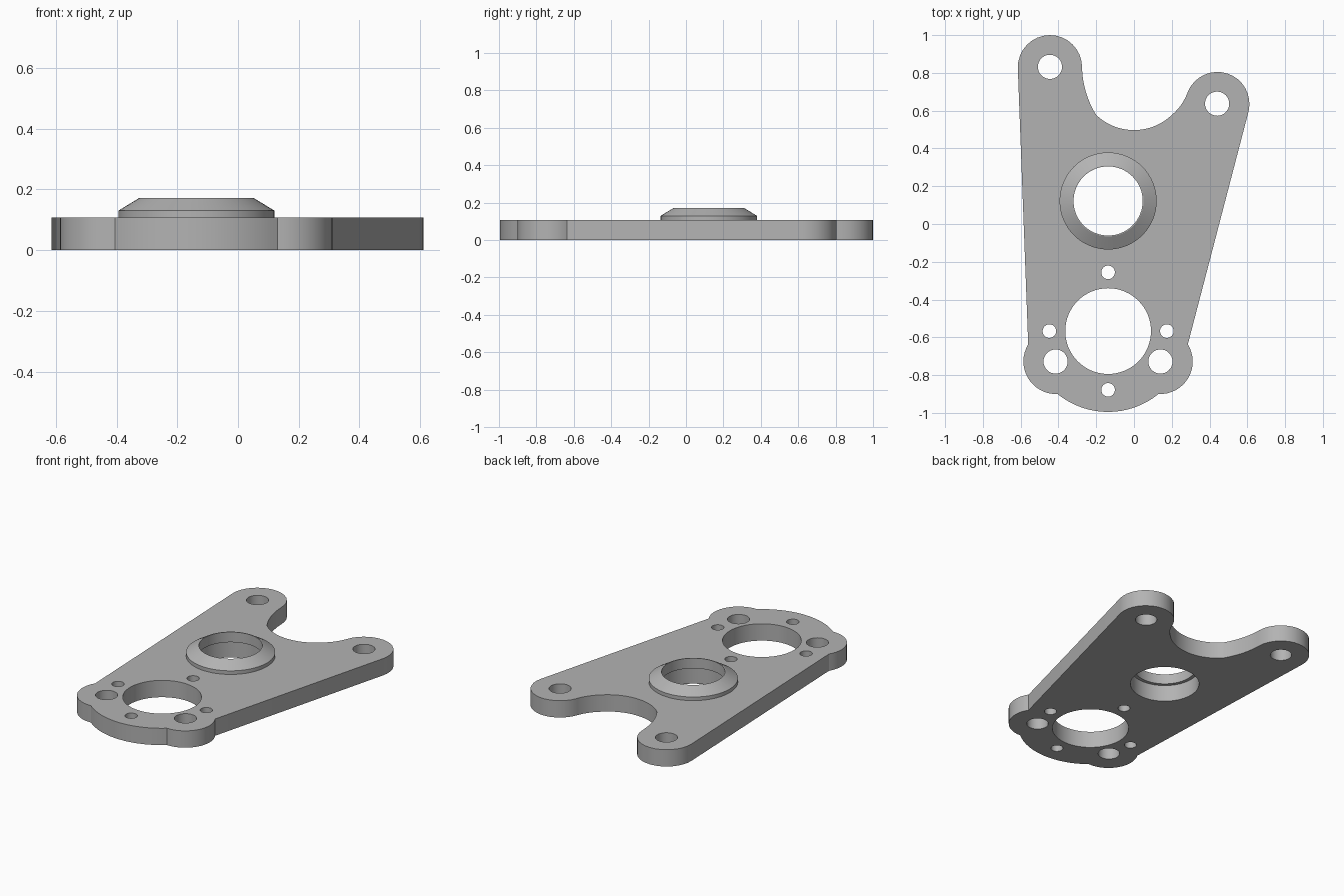
import bpy, bmesh, math
from mathutils import Vector

cube = bpy.data.objects.get("Cube")
if cube:
    bpy.data.objects.remove(cube, do_unlink=True)

THICK = 0.107

grey = bpy.data.materials.new("plain grey")
grey.use_nodes = True
colour = (0.45, 0.45, 0.45, 1)
grey.diffuse_color = colour
grey.node_tree.nodes["Principled BSDF"].inputs["Base Color"].default_value = colour


def arc(a, b, c, steps=16):
    """Points on the circle through a, b and c, from a to c."""
    a, b, c = Vector(a), Vector(b), Vector(c)
    d = 2 * (a.x * (b.y - c.y) + b.x * (c.y - a.y) + c.x * (a.y - b.y))
    aa, bb, cc = a.dot(a), b.dot(b), c.dot(c)
    mid = Vector(((aa * (b.y - c.y) + bb * (c.y - a.y) + cc * (a.y - b.y)) / d,
                  (aa * (c.x - b.x) + bb * (a.x - c.x) + cc * (b.x - a.x)) / d))
    start, via, end = (math.atan2(p.y - mid.y, p.x - mid.x) for p in (a, b, c))
    turn = math.tau
    sweep = (end - start) % turn
    if (via - start) % turn > sweep:
        sweep -= turn
    r = (a - mid).length
    return [(mid.x + r * math.cos(start + sweep * i / steps),
             mid.y + r * math.sin(start + sweep * i / steps)) for i in range(steps + 1)]


def circle(x, y, r, n=48):
    return [(x + r * math.cos(math.tau * i / n), y + r * math.sin(math.tau * i / n))
            for i in range(n)]


def finish(bm, name):
    bmesh.ops.recalc_face_normals(bm, faces=bm.faces)
    mesh = bpy.data.meshes.new(name)
    bm.to_mesh(mesh)
    bm.free()
    mesh.materials.append(grey)
    ob = bpy.data.objects.new(name, mesh)
    bpy.context.collection.objects.link(ob)
    bpy.ops.object.select_all(action='DESELECT')
    ob.select_set(True)
    bpy.context.view_layer.objects.active = ob
    bpy.ops.object.shade_smooth_by_angle(angle=math.radians(25))
    return ob


# Plate outline, clockwise from the left edge
cx, cy = -0.137, -0.567
outline = []
for pts in (
    ((-0.615, 0.825), (-0.445, 1.0), (-0.275, 0.83)),     # tall ear
    ((-0.275, 0.83), (-0.252, 0.69), (-0.2, 0.577)),      # ear fillet
    ((-0.2, 0.577), (0, 0.497), (0.2, 0.577)),            # notch
    ((0.2, 0.577), (0.252, 0.635), (0.285, 0.7)),         # short ear fillet
    ((0.285, 0.7), (0.44, 0.805), (0.607, 0.598)),        # short ear
    ((0.285, -0.637), (0.268, -0.842), (0.13, -0.9)),     # right foot lobe
    ((0.13, -0.9), (cx, -0.995), (-0.405, -0.9)),         # rounded foot
    ((-0.405, -0.9), (-0.542, -0.842), (-0.56, -0.637)),  # left foot lobe
):
    for p in arc(*pts):
        if not outline or (Vector(p) - Vector(outline[-1])).length > 1e-4:
            outline.append(p)

# Holes: bolts, main opening with its ring of pins, and the collar bore
bore = (cx, 0.122)
holes = [circle(x, y, 0.064, 32) for x, y in
         ((-0.445, 0.832), (0.44, 0.637), (-0.415, -0.728), (0.14, -0.728))]
holes += [circle(x, y, 0.036, 24) for x, y in circle(cx, cy, 0.311, 4)]
holes += [circle(cx, cy, 0.227, 64), circle(*bore, 0.204, 64)]

bm = bmesh.new()
for loop in [outline] + holes:
    verts = [bm.verts.new((x, y, 0)) for x, y in loop]
    for i, v in enumerate(verts):
        bm.edges.new((verts[i - 1], v))
bmesh.ops.triangle_fill(bm, edges=bm.edges[:], use_beauty=True, normal=(0, 0, 1))
top = bmesh.ops.extrude_face_region(bm, geom=bm.faces[:], use_keep_orig=True)["geom"]
bmesh.ops.translate(bm, vec=(0, 0, THICK),
                    verts=[g for g in top if isinstance(g, bmesh.types.BMVert)])
finish(bm, "mounting_plate")

# Chamfered collar, a ring turned from its cross-section
profile = [(0.183, THICK), (0.257, THICK), (0.257, 0.13), (0.188, 0.172), (0.183, 0.172)]
bm = bmesh.new()
rings = [[bm.verts.new((x, y, z)) for x, y in circle(*bore, r, 64)] for r, z in profile]
for k, ring in enumerate(rings):
    below = rings[k - 1]
    for i in range(len(ring)):
        bm.faces.new((below[i - 1], below[i], ring[i], ring[i - 1]))
finish(bm, "bore_collar")
